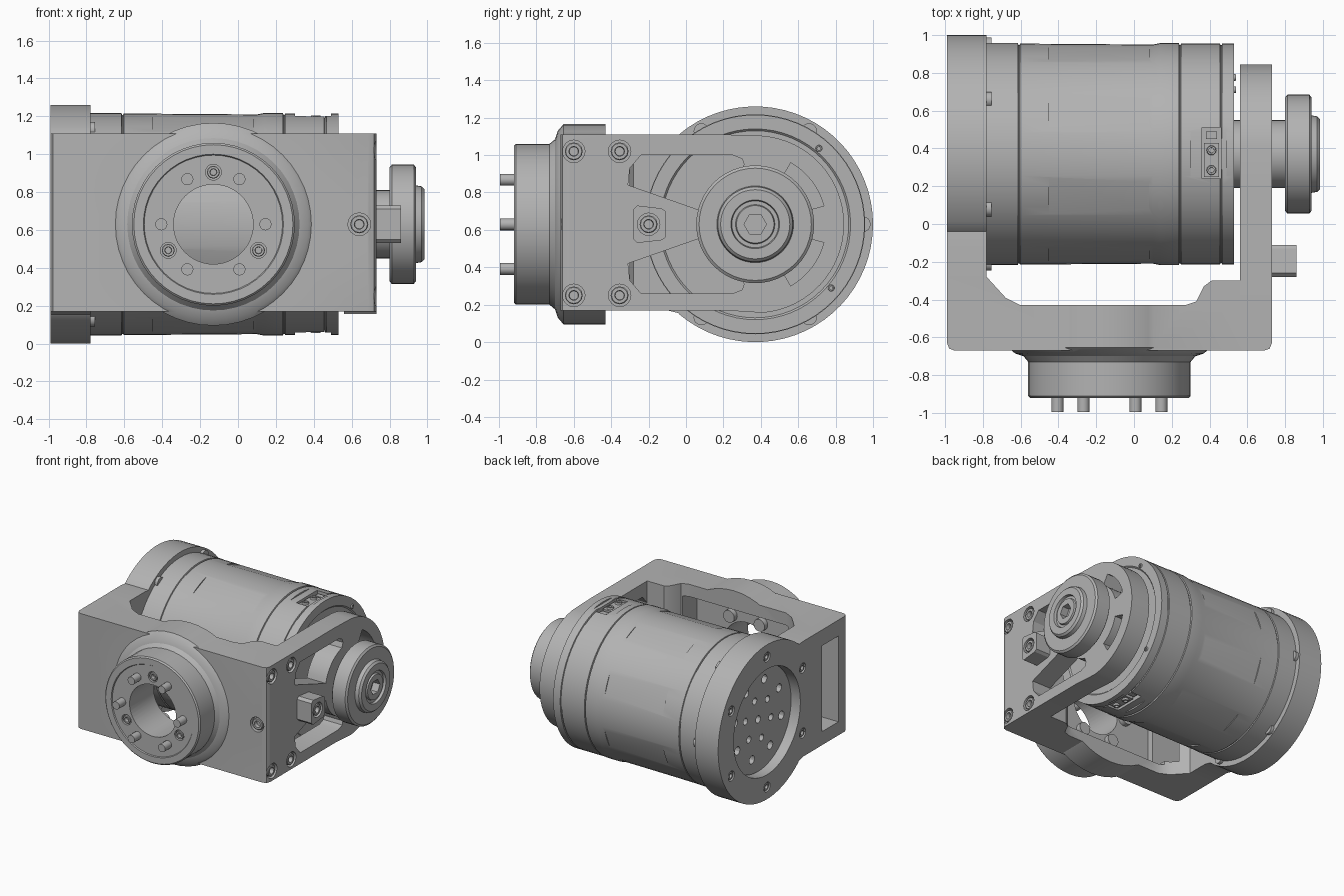
import bpy, bmesh
from math import sin, cos, radians, pi

if "Cube" in bpy.data.objects:
    bpy.data.objects.remove(bpy.data.objects["Cube"])

grey = bpy.data.materials.new("machined grey")
grey.use_nodes = True
COLOR = (0.45, 0.45, 0.45, 1)
grey.diffuse_color = COLOR
grey.node_tree.nodes["Principled BSDF"].inputs["Base Color"].default_value = COLOR

MID = 0.63                      # height of every main axis
DRIVE = (0, 0.37, MID)          # drum axis, along x
MOUNT = (-0.13, 0, MID)         # mounting flange axis, along y


def finish(name, bm):
    bmesh.ops.remove_doubles(bm, verts=bm.verts, dist=1e-5)
    bmesh.ops.recalc_face_normals(bm, faces=bm.faces)
    mesh = bpy.data.meshes.new(name)
    bm.to_mesh(mesh)
    bm.free()
    ob = bpy.data.objects.new(name, mesh)
    bpy.context.scene.collection.objects.link(ob)
    mesh.materials.append(grey)
    return ob


def lathe(name, profile, axis, c, seg=48, tube=False):
    """Revolve (distance along axis, radius) pairs round an axis through c."""
    bm = bmesh.new()
    u, v = [i for i in range(3) if i != axis]
    rings = []
    for a, r in profile:
        ring = []
        for k in range(seg):
            t = 2 * pi * k / seg
            co = list(c)
            co[axis] += a
            co[u] += r * cos(t)
            co[v] += r * sin(t)
            ring.append(bm.verts.new(co))
        rings.append(ring)
    for i in range(len(rings) if tube else len(rings) - 1):
        p, q = rings[i], rings[(i + 1) % len(rings)]
        for k in range(seg):
            n = (k + 1) % seg
            bm.faces.new((p[k], p[n], q[n], q[k]))
    return finish(name, bm)


def rod(name, axis, c, r, lo, hi, seg=16):
    return lathe(name, [(lo, 0), (lo, r), (hi, r), (hi, 0)], axis, c, seg)


def prism(name, pts, axis, lo, hi):
    """Extrude an outline in the plane across the axis."""
    bm = bmesh.new()
    ends = []
    for d in (lo, hi):
        ring = []
        for p in pts:
            co = list(p)
            co.insert(axis, d)
            ring.append(bm.verts.new(co))
        ends.append(ring)
        bm.faces.new(ring)
    for k in range(len(pts)):
        n = (k + 1) % len(pts)
        bm.faces.new((ends[0][k], ends[0][n], ends[1][n], ends[1][k]))
    return finish(name, bm)


def box(name, x, y, z):
    return prism(name, [(x[0], y[0]), (x[1], y[0]), (x[1], y[1]), (x[0], y[1])], 2, *z)


def boolean(target, tool, op="DIFFERENCE"):
    m = target.modifiers.new("cut", "BOOLEAN")
    m.operation, m.object, m.solver = op, tool, "EXACT"
    bpy.context.view_layer.objects.active = target
    bpy.ops.object.modifier_apply(modifier=m.name)
    bpy.data.objects.remove(tool)


def arc(r, a0, a1, n=12, c=(0.37, MID)):
    angles = [radians(a0 + (a1 - a0) * k / n) for k in range(n + 1)]
    return [(c[0] + r * cos(t), c[1] + r * sin(t)) for t in angles]


def around(c, axis, r, angle):
    """Point at a radius and angle round an axis."""
    co = list(c)
    u, v = [i for i in range(3) if i != axis]
    co[u] += r * cos(radians(angle))
    co[v] += r * sin(radians(angle))
    return co


def bolt(name, axis, c, r, s=1):
    """Socket screw whose head rises 0.03 from c in direction s."""
    prof = [(-.04, 0), (-.04, r), (.025, r), (.03, r * .9), (.03, r * .55), (0, r * .5), (0, 0)]
    return lathe(name, [(a * s, q) for a, q in prof], axis, c, 12)


def sunk_bolt(name, target, axis, c, r, s=1):
    boolean(target, rod("cutter", axis, c, r, -.045, .045))
    base = list(c)
    base[axis] -= .035 * s
    bolt(name, axis, base, r * .8, s)


def flip(pts):
    return [(y, 2 * MID - z) for y, z in pts]


# Front block with the mounting flange and its pocket
outline = [(-.99, -.63), (-.978, -.66), (-.95, -.67), (.69, -.67), (.718, -.66), (.73, -.63),
           (.73, -.42), (.56, -.42), (.56, -.3), (.41, -.3), (.37, -.33), (.33, -.41),
           (.27, -.43), (-.6, -.43), (-.68, -.39), (-.78, -.28), (-.99, -.28)]
block = prism("front_block", outline, 2, .17, 1.11)
flange = lathe("flange", [(-.43, .21), (-.43, .535), (-.655, .535), (-.685, .5), (-.7, .455),
                          (-.73, .43), (-.91, .43), (-.92, .42), (-.92, .37), (-.912, .365),
                          (-.912, .21)], 1, MOUNT, tube=True)
boolean(block, flange, "UNION")
boolean(block, rod("cutter", 1, MOUNT, .21, -.95, -.4, 48))
boolean(block, box("cutter", (-.64, .32), (-.6, -.2), (.25, 1.01)))
boolean(block, box("cutter", (-1.1, -.55), (-.55, -.34), (.28, .98)))
for angle in (90, 210, 330):
    boolean(block, rod("cutter", 1, around(MOUNT, 1, .275, angle), .042, -.95, -.8))
    hole = around(MOUNT, 1, .275, angle)
    hole[1] = -.88
    bolt("flange_screw", 1, hole, .034, -1)
for angle in range(0, 360, 60):
    pin = around(MOUNT, 1, .275, angle)
    rod("flange_pin", 1, pin, .032, -.995, -.58)
    rod("flange_pin_head", 1, pin, .05, -.61, -.56)
sunk_bolt("front_bolt", block, 1, (.64, -.67, MID), .06, -1)
for z in (.25, 1.02):
    sunk_bolt("side_bolt", block, 0, (.73, -.6, z), .06)

# Left arm: broad ring that carries the drum
left = prism("left_arm", [(-.28, .17), (-.1, .17), (-.04, .155)] + arc(.63, -130, 130, 48)
             + [(-.04, 1.105), (-.1, 1.09 + .02), (-.28, 1.11)], 0, -.99, -.78)
boolean(left, rod("cutter", 0, DRIVE, .43, -1.1, -.7, 48))
for angle in range(0, 360, 60):
    spot = around(DRIVE, 0, .53, angle + 30)
    sunk_bolt("ring_bolt", left, 0, [-.99, spot[1], spot[2]], .04, -1)
    head = around(DRIVE, 0, .575, angle)
    rod("ring_bolt_end", 0, head, .042, -.79, -.755)

# Right arm: rounded plate with windows
right = prism("right_arm", [(-.42, .17), (.2, .15 + .02)] + arc(.475, -85, 85, 32)
              + [(.2, 1.11), (-.42, 1.11)], 0, .56, .73)
window = [(-.31, .84), (-.3, .93), (-.24, 1), (.25, 1), (.3, .98), (.31, .95)] + arc(.29, 105, 166, 8)
slot = arc(.29, 15, 60, 8) + arc(.38, 60, 15, 8)
for shape in (window, slot):
    boolean(right, prism("cutter", shape, 0, .5, .8))
    boolean(right, prism("cutter", flip(shape), 0, .5, .8))
for z in (.25, 1.02):
    sunk_bolt("side_bolt", right, 0, (.73, -.355, z), .06)

# Drum with bands, flats and end-face holes
drum = lathe("drum", [(-.91, 0), (-.91, .425), (-.78, .425), (-.78, .587), (-.615, .587),
                      (-.612, .578), (-.606, .578), (-.603, .585), (.1, .58), (.14, .588),
                      (.237, .588), (.24, .578), (.246, .578), (.249, .585), (.455, .585),
                      (.458, .577), (.464, .577), (.467, .585), (.53, .585), (.53, .51),
                      (.52, .5), (.52, 0)], 0, DRIVE, 64)
for k in range(8):
    t = radians(k * 45 + 22.5)
    flat = [(DRIVE[1] + r * cos(t) - w * sin(t), MID + r * sin(t) + w * cos(t))
            for r, w in ((.574, -.2), (.7, -.2), (.7, .2), (.574, .2))]
    boolean(drum, prism("cutter", flat, 0, -.45, .08))
for s in (1, -1):
    def span(a, b):
        return sorted((MID + s * a, MID + s * b))
    boolean(drum, box("cutter", (.3, .49), (.1, .64), span(.572, .7)))
    boolean(drum, box("cutter", (.36, .46), (.24, .51), span(.53, .7)))
    box("connector_plate", (.37, .45), (.25, .43), span(.5, .56))
    box("connector_socket", (.38, .44), (.45, .49), span(.5, .555))
    for y in (.285, .39):
        bolt("connector_screw", 2, (.41, y, MID + s * .545), .026, s)
for count, r, size in ((8, .31, .034), (6, .17, .028), (1, 0, .03)):
    for k in range(count):
        spot = around(DRIVE, 0, r, 360 * k / count + 15)
        boolean(drum, rod("cutter", 0, spot, size, -1, -.86, 12))
for angle in (50, -40):
    bolt("end_screw", 0, [.51] + around(DRIVE, 0, .53, angle)[1:], .018)

# Output wheel on its shaft
wheel = lathe("output_wheel", [(.515, 0), (.515, .18), (.8, .18), (.8, .3), (.812, .315),
                               (.928, .315), (.94, .3), (.94, .205), (.97, .2), (.985, .185),
                               (.985, .13), (.965, .125), (.965, .105), (.98, .1), (.98, 0)],
              0, DRIVE, 48)
boolean(wheel, rod("cutter", 0, DRIVE, .06, .92, 1.1, 6))

# Stop block with its screw
stop = prism("stop_block", [(-.28, .55), (-.26, .53), (-.13, .545), (-.11, .56),
                            (-.11, .7), (-.13, .715), (-.26, .73), (-.28, .71)], 0, .7, .86)
sunk_bolt("stop_bolt", stop, 0, (.86, -.2, MID), .06)

# Smooth round surfaces, keep edges crisp
bpy.ops.object.select_all(action="DESELECT")
for ob in bpy.context.scene.objects:
    if ob.type == "MESH":
        ob.select_set(True)
        bpy.context.view_layer.objects.active = ob
bpy.ops.object.shade_smooth_by_angle(angle=radians(30))
